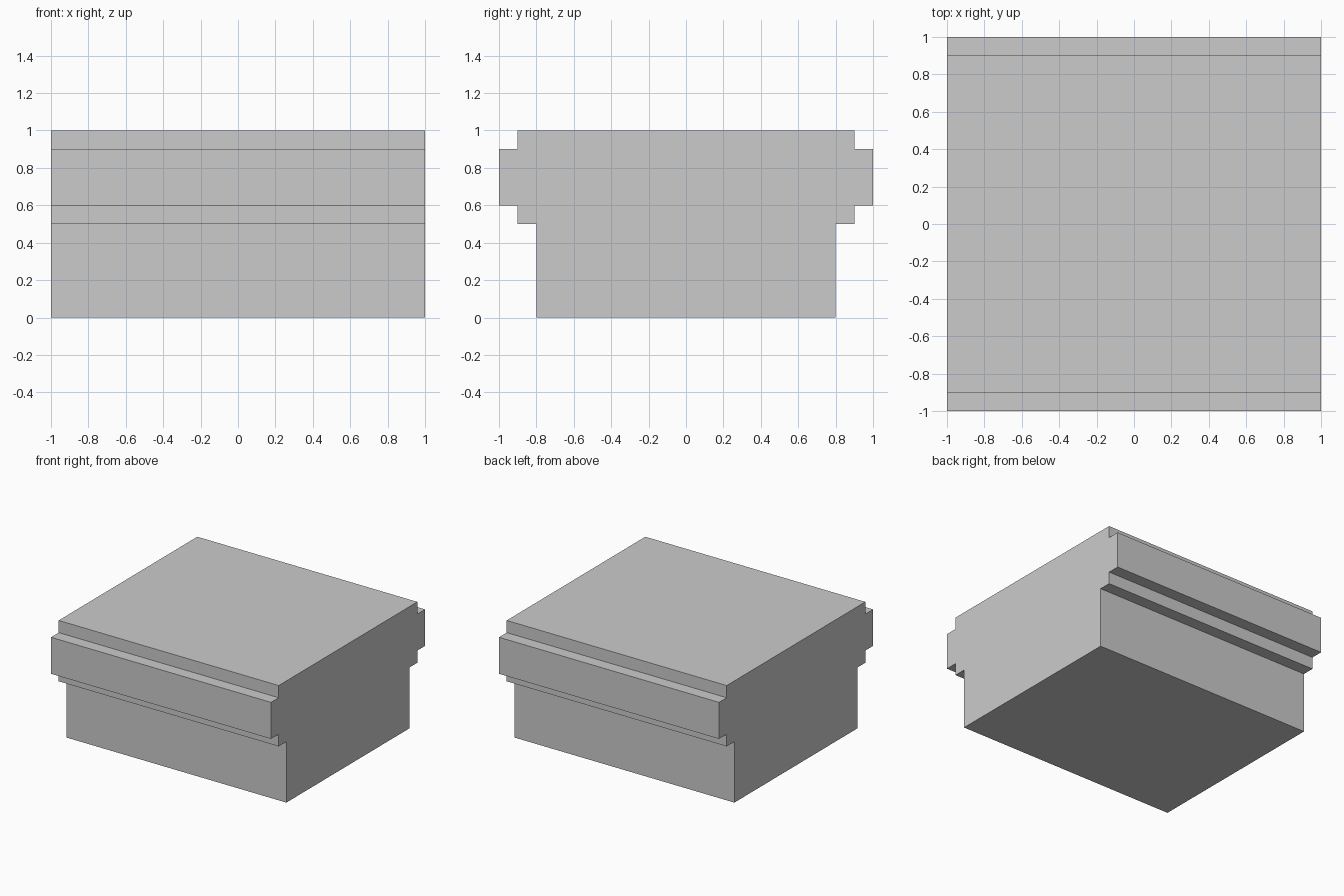
import bpy
import bmesh

if "Cube" in bpy.data.objects:
    bpy.data.objects.remove(bpy.data.objects["Cube"])

# Plain grey material
grey = bpy.data.materials.new("light_grey")
grey.diffuse_color = (0.6, 0.6, 0.6, 1.0)
grey.use_nodes = True
grey.node_tree.nodes["Principled BSDF"].inputs["Base Color"].default_value = grey.diffuse_color

# Right half of the stepped moulding section (y, z), mirrored to the left
half = [(0.8, 0.0), (0.8, 0.5), (0.9, 0.5), (0.9, 0.6),
        (1.0, 0.6), (1.0, 0.9), (0.9, 0.9), (0.9, 1.0)]
profile = half + [(-y, z) for y, z in reversed(half)]

# Extrude the section along x
bm = bmesh.new()
end = bm.faces.new([bm.verts.new((-1.0, y, z)) for y, z in profile])
result = bmesh.ops.extrude_face_region(bm, geom=[end], use_keep_orig=True)
moved = [g for g in result["geom"] if isinstance(g, bmesh.types.BMVert)]
bmesh.ops.translate(bm, verts=moved, vec=(2.0, 0.0, 0.0))
bmesh.ops.recalc_face_normals(bm, faces=bm.faces)

mesh = bpy.data.meshes.new("stepped_wall_cap")
bm.to_mesh(mesh)
bm.free()
mesh.materials.append(grey)
cap = bpy.data.objects.new("stepped_wall_cap", mesh)
bpy.context.collection.objects.link(cap)
